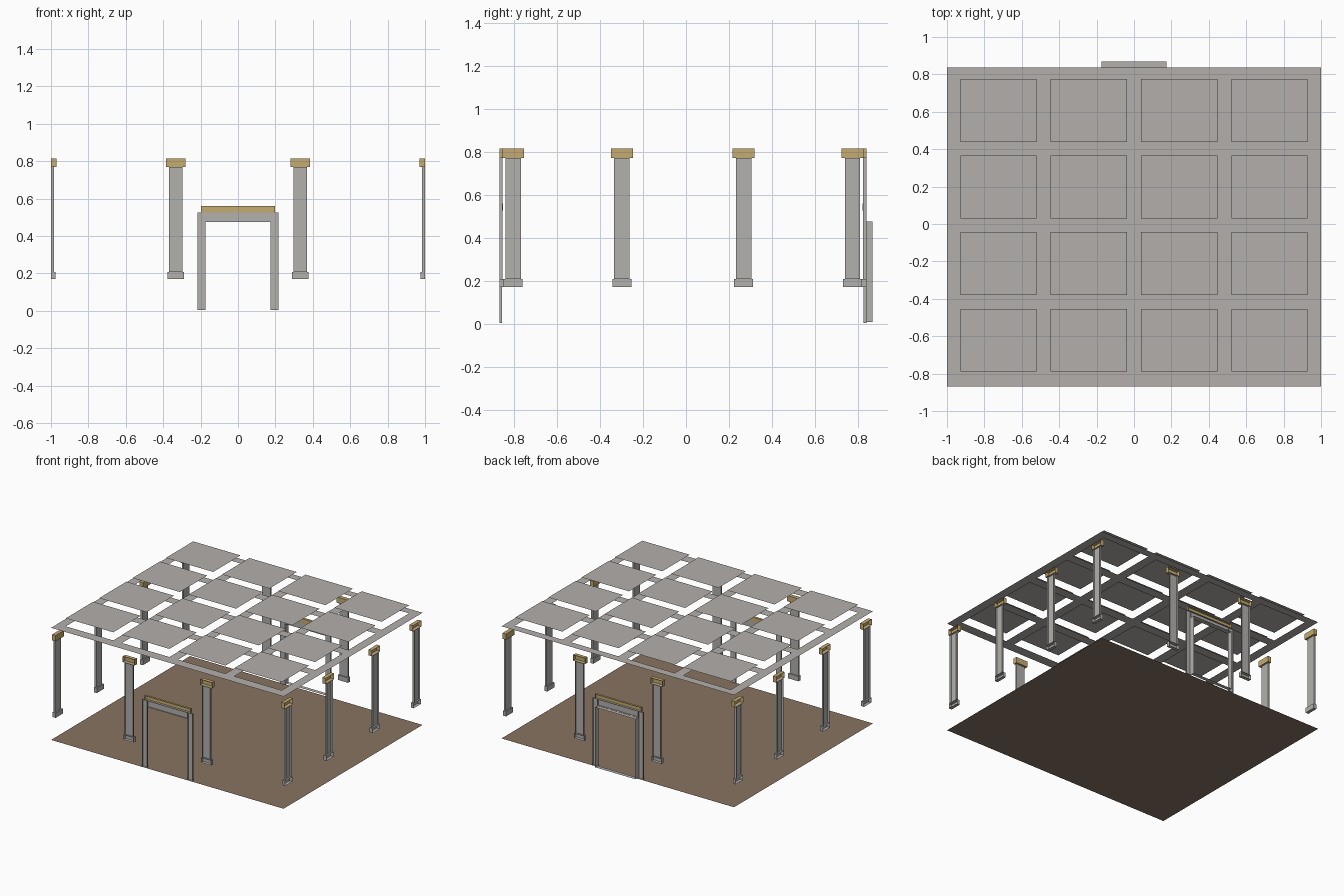
import bpy
import bmesh
from mathutils import Vector

if "Cube" in bpy.data.objects:
    bpy.data.objects.remove(bpy.data.objects["Cube"])

FRONT, BACK = -0.868, 0.838          # wall lines in y
MID = (FRONT + BACK) / 2
CEILING_Z, COFFER_Z = 0.872, 0.935


def material(name, color):
    m = bpy.data.materials.new(name)
    m.diffuse_color = (*color, 1)
    m.use_nodes = True
    m.node_tree.nodes["Principled BSDF"].inputs["Base Color"].default_value = m.diffuse_color
    return m


PLASTER = material("plaster grey", (0.45, 0.43, 0.41))
STONE = material("stone grey", (0.45, 0.44, 0.42))
GOLD = material("gold trim", (0.56, 0.41, 0.17))
WOOD = material("brown floor", (0.25, 0.175, 0.122))


def make(name, quads, mat):
    """One object from a list of four-point faces."""
    bm = bmesh.new()
    for q in quads:
        bm.faces.new([bm.verts.new(p) for p in q])
    bmesh.ops.remove_doubles(bm, verts=bm.verts, dist=1e-5)
    me = bpy.data.meshes.new(name)
    bm.to_mesh(me)
    bm.free()
    me.materials.append(mat)
    ob = bpy.data.objects.new(name, me)
    bpy.context.collection.objects.link(ob)
    return ob


def flat(x0, x1, y0, y1, z):
    return [(x0, y0, z), (x1, y0, z), (x1, y1, z), (x0, y1, z)]


# Each wall: middle point at floor level, direction along it, direction into the room
WALLS = {
    "front": (Vector((0, FRONT, 0)), Vector((-1, 0, 0)), Vector((0, 1, 0))),
    "back": (Vector((0, BACK, 0)), Vector((1, 0, 0)), Vector((0, -1, 0))),
    "left": (Vector((-1, MID, 0)), Vector((0, 1, 0)), Vector((1, 0, 0))),
    "right": (Vector((1, MID, 0)), Vector((0, -1, 0)), Vector((-1, 0, 0))),
}


def relief(name, wall, u0, u1, z0, z1, depth, mat):
    """Box standing out from a wall, open on the wall side."""
    origin, along, inward = WALLS[wall]

    def p(u, d, z):
        return origin + along * u + inward * d + Vector((0, 0, z))

    a = [p(u0, 0, z0), p(u1, 0, z0), p(u1, 0, z1), p(u0, 0, z1)]
    b = [p(u0, depth, z0), p(u1, depth, z0), p(u1, depth, z1), p(u0, depth, z1)]
    quads = [b[::-1]]
    for i in range(4):
        j = (i + 1) % 4
        quads.append([a[i], b[i], b[j], a[j]])
    make(name, quads, mat)


def pilaster(wall, n, u):
    tag = f"{wall}_{n}"
    relief("pilaster_base_" + tag, wall, u - 0.044, u + 0.044, 0.17, 0.208, 0.025, STONE)
    relief("pilaster_shaft_" + tag, wall, u - 0.036, u + 0.036, 0.208, 0.77, 0.015, STONE)
    relief("pilaster_capital_" + tag, wall, u - 0.051, u + 0.051, 0.77, 0.815, 0.03, GOLD)


# Floor
make("floor", [flat(-1, 1, FRONT, BACK, 0)], WOOD)

# Ceiling grid with a raised panel over every opening
xs, ys = [-1], [FRONT]
for i in range(4):
    cx, cy = (i - 1.5) * 0.483, MID + 0.008 + (i - 1.5) * 0.4095
    xs += [cx - 0.204, cx + 0.204]
    ys += [cy - 0.168, cy + 0.168]
xs.append(1)
ys.append(BACK)
beams, panels = [], []
for i in range(len(xs) - 1):
    for j in range(len(ys) - 1):
        hole = i % 2 and j % 2
        z = COFFER_Z if hole else CEILING_Z
        (panels if hole else beams).append(flat(xs[i], xs[i + 1], ys[j], ys[j + 1], z))
make("ceiling_grid", beams, PLASTER)
make("ceiling_panels", panels, PLASTER)

# Pilasters
for wall in ("left", "right"):
    for n, u in enumerate((-0.789, -0.283, 0.283, 0.789)):
        pilaster(wall, n, u)
for wall in ("front", "back"):
    for n, u in enumerate((-0.333, 0.333)):
        pilaster(wall, n, u)

# Door surrounds
for wall in ("front", "back"):
    relief("door_post_a_" + wall, wall, -0.216, -0.174, 0.003, 0.526, 0.012, STONE)
    relief("door_post_b_" + wall, wall, 0.174, 0.216, 0.003, 0.526, 0.012, STONE)
    relief("door_lintel_" + wall, wall, -0.174, 0.174, 0.476, 0.526, 0.012, STONE)
    relief("door_cornice_" + wall, wall, -0.198, 0.198, 0.526, 0.56, 0.018, GOLD)

# Recess lining behind the back doorway
ring = [(-0.174, 0.008), (0.174, 0.008), (0.174, 0.475), (-0.174, 0.475)]
lining = []
for k in range(4):
    (xa, za), (xb, zb) = ring[k], ring[(k + 1) % 4]
    lining.append([(xa, BACK, za), (xb, BACK, zb), (xb, 0.868, zb), (xa, 0.868, za)])
make("back_door_lining", lining, STONE)
